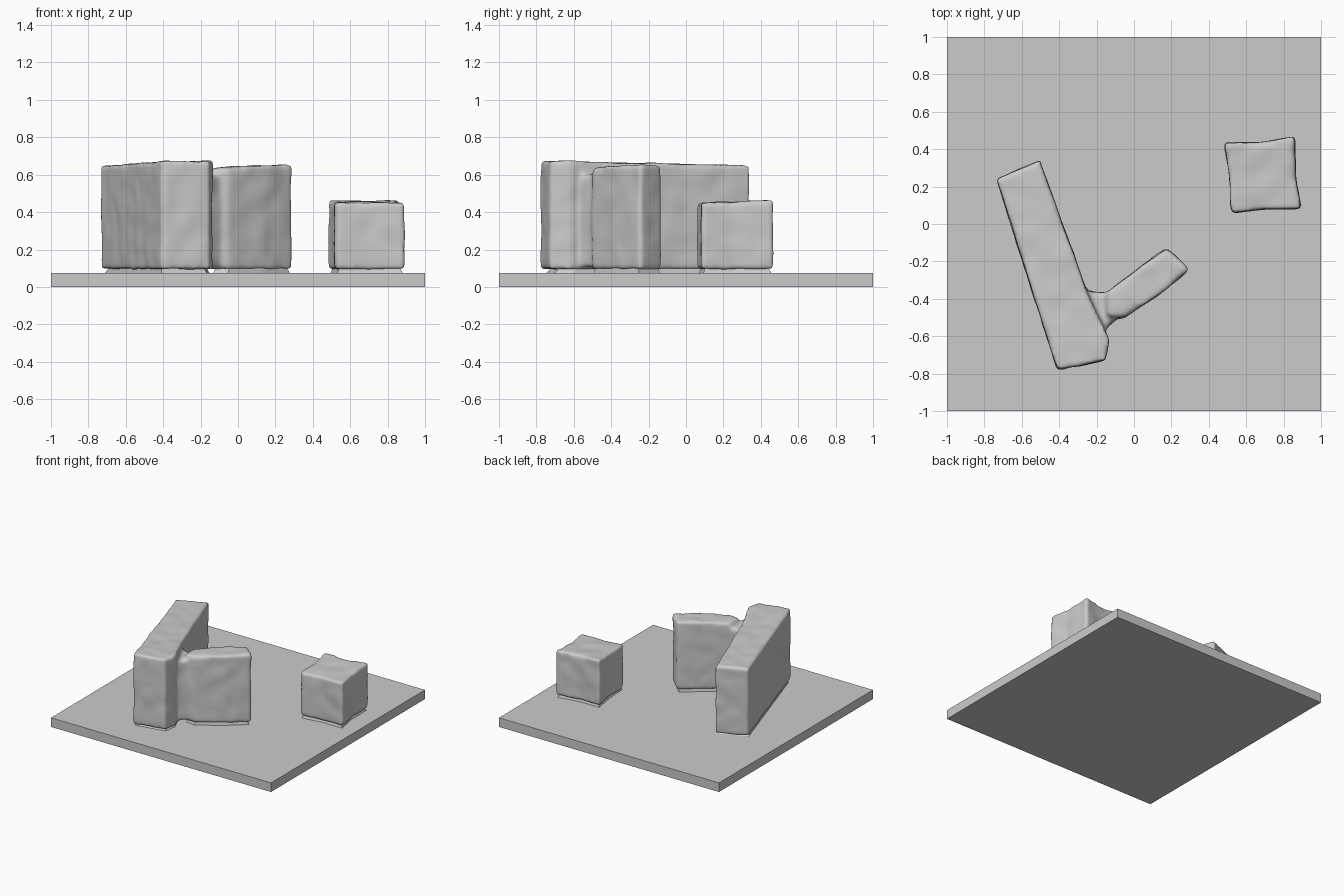
import bpy, bmesh
from mathutils import Vector, noise

if "Cube" in bpy.data.objects:
    bpy.data.objects.remove(bpy.data.objects["Cube"])

grey = bpy.data.materials.new("stone grey")
grey.diffuse_color = (0.6, 0.6, 0.6, 1)
grey.use_nodes = True
grey.node_tree.nodes["Principled BSDF"].inputs["Base Color"].default_value = grey.diffuse_color


def add_prism(bm, outline, z0, tops, foot=1.0):
    """Extrude an outline (counter-clockwise) from z0 to its top heights; foot scales the lower ring."""
    n = len(outline)
    if not isinstance(tops, (list, tuple)):
        tops = [tops] * n
    cx = sum(p[0] for p in outline) / n
    cy = sum(p[1] for p in outline) / n
    low = [bm.verts.new((cx + (x - cx) * foot, cy + (y - cy) * foot, z0)) for x, y in outline]
    high = [bm.verts.new((x, y, z)) for (x, y), z in zip(outline, tops)]
    bm.faces.new(low[::-1])
    bm.faces.new(high)
    for i in range(n):
        j = (i + 1) % n
        bm.faces.new((low[i], low[j], high[j], high[i]))


def make_object(name, bm):
    bmesh.ops.recalc_face_normals(bm, faces=bm.faces[:])
    mesh = bpy.data.meshes.new(name)
    bm.to_mesh(mesh)
    bm.free()
    mesh.materials.append(grey)
    obj = bpy.data.objects.new(name, mesh)
    bpy.context.collection.objects.link(obj)
    return obj


def soften(obj):
    """Fuse the prisms, round the edges and add a faint hand-worn waviness."""
    remesh = obj.modifiers.new("fuse", 'REMESH')
    remesh.mode = 'VOXEL'
    remesh.voxel_size = 0.014
    smooth = obj.modifiers.new("round", 'SMOOTH')
    smooth.factor = 0.5
    smooth.iterations = 10
    bpy.context.view_layer.update()
    graph = bpy.context.evaluated_depsgraph_get()
    mesh = bpy.data.meshes.new_from_object(obj.evaluated_get(graph))
    obj.modifiers.clear()
    obj.data = mesh
    shifts = [v.normal * noise.noise(v.co * 9) * 0.006 for v in mesh.vertices]
    for v, shift in zip(mesh.vertices, shifts):
        v.co += shift
    for p in mesh.polygons:
        p.use_smooth = True
        p.material_index = 0
    if not mesh.materials:
        mesh.materials.append(grey)


# Footprints, counter-clockwise
wall = [(-0.735, 0.24), (-0.56, -0.31), (-0.41, -0.78), (-0.15, -0.73),
        (-0.135, -0.62), (-0.25, -0.36), (-0.505, 0.34)]
neck = [(-0.30, -0.36), (-0.19, -0.60), (-0.08, -0.49), (-0.06, -0.47),
        (-0.09, -0.38), (-0.14, -0.365)]
wing = [(-0.145, -0.49), (-0.06, -0.505), (0.14, -0.375), (0.295, -0.245),
        (0.175, -0.125), (0.02, -0.24), (-0.145, -0.365)]
cube = [(0.52, 0.055), (0.70, 0.08), (0.895, 0.08), (0.865, 0.25),
        (0.86, 0.47), (0.67, 0.435), (0.48, 0.435), (0.51, 0.25)]

# Flat base plate
bm = bmesh.new()
add_prism(bm, [(-1, -1), (1, -1), (1, 1), (-1, 1)], 0, 0.075)
make_object("base_plate", bm)

# Long wall with the short wing joined to it by a recessed neck
bm = bmesh.new()
add_prism(bm, wall, 0.095, [0.65, 0.66, 0.675, 0.675, 0.675, 0.665, 0.65])
add_prism(bm, neck, 0.11, 0.60)
add_prism(bm, wing, 0.095, [0.635, 0.64, 0.65, 0.655, 0.655, 0.65, 0.635])
soften(make_object("wall_and_wing", bm))

# Free-standing cube
bm = bmesh.new()
add_prism(bm, cube, 0.095, [0.45, 0.45, 0.45, 0.455, 0.465, 0.46, 0.465, 0.455])
soften(make_object("cube_block", bm))

# Thin flared footings between the blocks and the plate
for name, outline in (("wall", wall), ("wing", wing), ("cube", cube)):
    c = sum((Vector(p) for p in outline), Vector((0, 0))) / len(outline)
    ring = [tuple(c + (Vector(p) - c) * 0.84) for p in outline]
    bm = bmesh.new()
    add_prism(bm, ring, 0.07, 0.115, foot=1.12)
    make_object(name + "_footing", bm)
